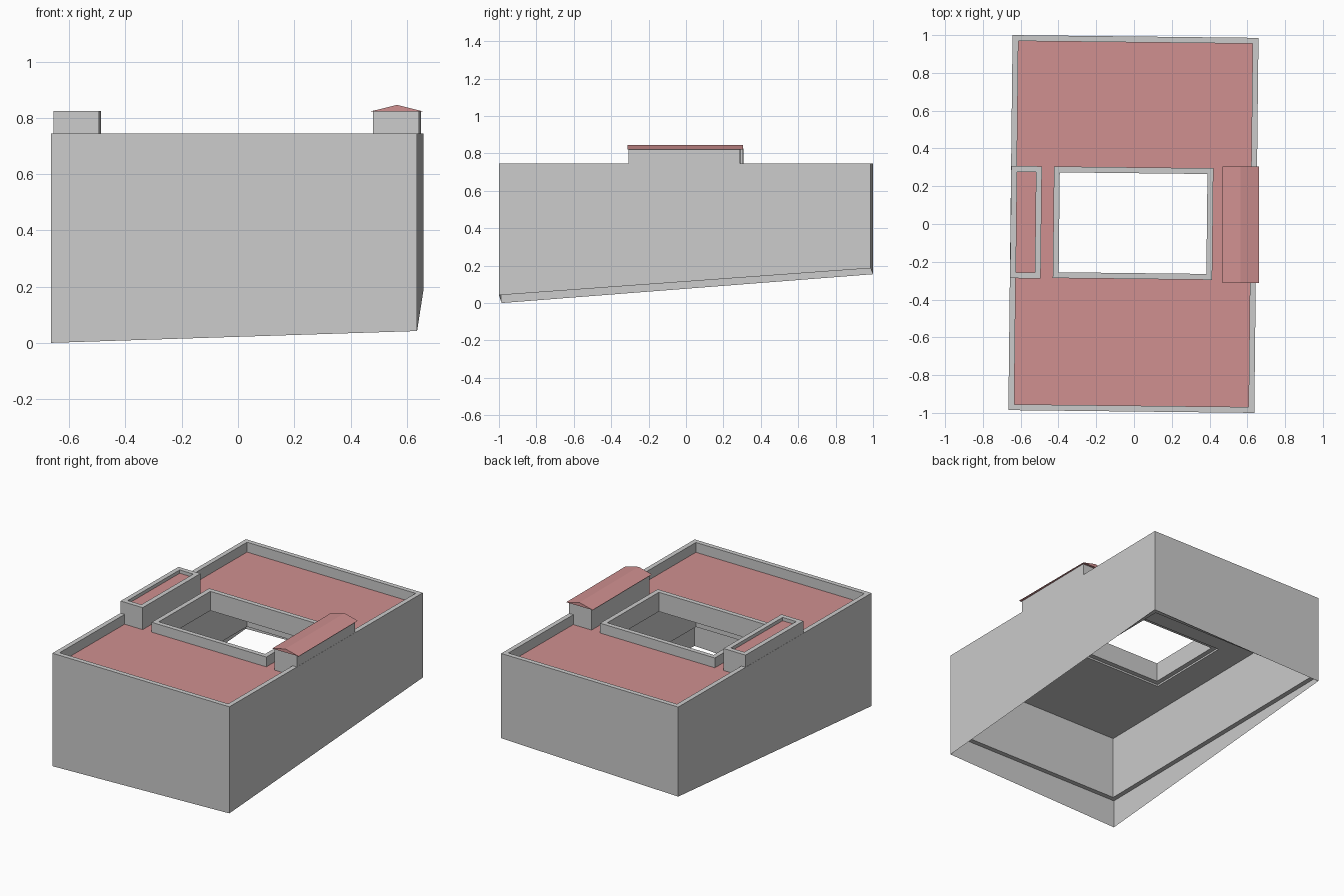
import bpy, bmesh, math

if "Cube" in bpy.data.objects:
    bpy.data.objects.remove(bpy.data.objects["Cube"])

TURN = math.atan(0.0112)      # the plan is turned slightly clockwise
TOP, ROOF, SLAB, LEDGE = 0.745, 0.68, 0.606, 0.188
T = 0.031                     # parapet thickness

red = bpy.data.materials.new("roof_red")
red.diffuse_color = (0.63, 0.28, 0.28, 1)
red.use_nodes = True
red.node_tree.nodes["Principled BSDF"].inputs["Base Color"].default_value = red.diffuse_color


def loop(u0, u1, v0, v1, z, inset=0):
    """Counter-clockwise rectangle in the turned plan; z is a number or one per corner."""
    u0, u1, v0, v1 = u0 + inset, u1 - inset, v0 + inset, v1 - inset
    zs = z if isinstance(z, (list, tuple)) else [z] * 4
    c, s = math.cos(TURN), math.sin(TURN)
    return [(u * c + v * s - 0.003, v * c - u * s, h)
            for (u, v), h in zip([(u0, v0), (u1, v0), (u1, v1), (u0, v1)], zs)]


def build(name, strips=(), caps=(), mat=None):
    """Each strip joins successive loops with quads; caps are single polygons."""
    bm = bmesh.new()
    for loops in strips:
        closed = loops[0] is loops[-1]
        rows = [[bm.verts.new(p) for p in l] for l in (loops[:-1] if closed else loops)]
        if closed:
            rows.append(rows[0])
        for a, b in zip(rows, rows[1:]):
            n = len(a)
            for i in range(n):
                j = (i + 1) % n
                bm.faces.new((a[i], a[j], b[j], b[i]))
    for cap in caps:
        bm.faces.new([bm.verts.new(p) for p in cap])
    bmesh.ops.remove_doubles(bm, verts=bm.verts, dist=1e-5)
    me = bpy.data.meshes.new(name)
    bm.to_mesh(me)
    bm.free()
    ob = bpy.data.objects.new(name, me)
    bpy.context.collection.objects.link(ob)
    if mat:
        me.materials.append(mat)
    return ob


def parapet(name, rect, z0, z1):
    """Closed rectangular wall ring."""
    base = loop(*rect, z0)
    build(name, [[base, loop(*rect, z1), loop(*rect, z1, T), loop(*rect, z0, T), base]])


BODY = (-0.651, 0.651, -0.9927, 0.9927)
COURT = (-0.424, 0.420, -0.291, 0.300)
LEFT = (-0.650, -0.488, -0.294, 0.300)
RIGHT = (0.486, 0.650, -0.299, 0.296)

# Outer walls: skin follows the sloping ground, inner lining stops at a ledge
ground = [0.0, 0.042, 0.186, 0.154]
build("outer_walls", [[loop(*BODY, ground), loop(*BODY, TOP), loop(*BODY, TOP, T),
                       loop(*BODY, LEDGE, T), loop(*BODY, LEDGE)]])

# Roof slab underside with courtyard opening, and red roof surface
build("roof_slab", [[loop(*COURT, ROOF), loop(*COURT, SLAB), loop(*BODY, SLAB, T)]])
build("roof_surface", [[loop(*BODY, ROOF, T), loop(*COURT, ROOF)]], mat=red)

# Courtyard parapet
parapet("courtyard_parapet", COURT, 0.618, TOP)

# Left rooftop block with recessed red roof
parapet("left_block", LEFT, ROOF, 0.825)
build("left_block_roof", caps=[loop(*LEFT, 0.803, T)], mat=red)

# Right rooftop block with a low overhanging gable
build("right_block", [[loop(*RIGHT, ROOF), loop(*RIGHT, 0.822)]],
      caps=[loop(*RIGHT, 0.822), loop(*RIGHT, ROOF)[::-1]])
gable = [(0.468, 0.822), (0.565, 0.846), (0.662, 0.822)]
front = [(x, -0.313, z) for x, z in gable]
back = [(x, 0.304, z) for x, z in gable]
build("right_block_gable", [[front, back]], caps=[front[::-1], back], mat=red).data.flip_normals()
